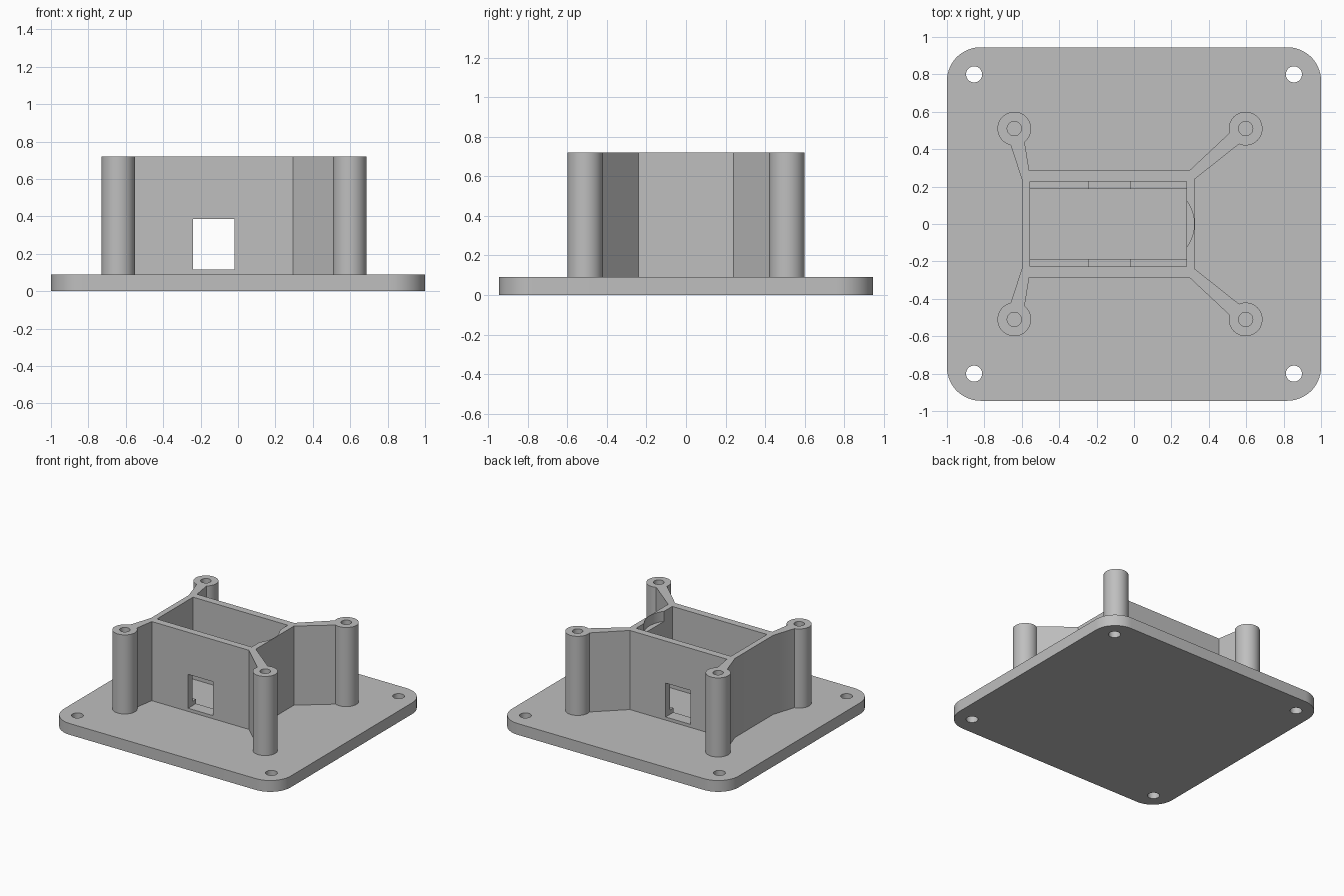
import bpy, bmesh
from math import sin, cos, pi, radians

if "Cube" in bpy.data.objects:
    bpy.data.objects.remove(bpy.data.objects["Cube"])

grey = bpy.data.materials.new("plain grey")
grey.use_nodes = True
grey.diffuse_color = (0.52, 0.52, 0.52, 1)
grey.node_tree.nodes["Principled BSDF"].inputs["Base Color"].default_value = (0.52, 0.52, 0.52, 1)

BASE, TOP = 0.09, 0.72


def prism(name, points, z0, z1):
    """Extrude a flat outline from z0 to z1."""
    bm = bmesh.new()
    face = bm.faces.new([bm.verts.new((x, y, z0)) for x, y in points])
    ext = bmesh.ops.extrude_face_region(bm, geom=[face])
    verts = [g for g in ext["geom"] if isinstance(g, bmesh.types.BMVert)]
    bmesh.ops.translate(bm, verts=verts, vec=(0, 0, z1 - z0))
    bmesh.ops.recalc_face_normals(bm, faces=bm.faces)
    mesh = bpy.data.meshes.new(name)
    bm.to_mesh(mesh)
    bm.free()
    mesh.materials.append(grey)
    ob = bpy.data.objects.new(name, mesh)
    bpy.context.collection.objects.link(ob)
    return ob


def box(name, x0, x1, y0, y1, z0, z1):
    return prism(name, [(x0, y0), (x1, y0), (x1, y1), (x0, y1)], z0, z1)


def arc(x, y, r, start=0.0, sweep=2 * pi, n=48):
    return [(x + r * cos(start + sweep * i / n), y + r * sin(start + sweep * i / n))
            for i in range(n)]


def combine(target, other, operation):
    """Apply a boolean and discard the helper."""
    mod = target.modifiers.new(operation.lower(), "BOOLEAN")
    mod.operation, mod.object, mod.solver = operation, other, "EXACT"
    other.hide_render = True
    bpy.context.view_layer.objects.active = target
    bpy.ops.object.modifier_apply(modifier=mod.name)
    bpy.data.objects.remove(other)


def finish(ob):
    bpy.ops.object.select_all(action="DESELECT")
    ob.select_set(True)
    bpy.context.view_layer.objects.active = ob
    bpy.ops.object.shade_smooth_by_angle(angle=radians(30))


# Base plate with rounded corners and four screw holes
W, D, R = 1.0, 0.945, 0.18
outline = []
for k, (sx, sy) in enumerate([(1, 1), (-1, 1), (-1, -1), (1, -1)]):
    outline += arc(sx * (W - R), sy * (D - R), R, k * pi / 2, pi / 2 * 16 / 15, 16)
plate = prism("base_plate", outline, 0, BASE)
for sx in (-1, 1):
    for sy in (-1, 1):
        combine(plate, prism("hole", arc(sx * 0.855, sy * 0.8, 0.043), -0.1, 0.3), "DIFFERENCE")
finish(plate)

# Box walls with flared arms, drawn as one mirrored outline
half = [(0.325, 0.24), (0.59, 0.45), (0.53, 0.505), (0.295, 0.285),
        (-0.56, 0.285), (-0.595, 0.5), (-0.685, 0.5), (-0.6, 0.24)]
frame = prism("box_frame", half + [(x, -y) for x, y in reversed(half)], BASE, TOP)

# Round posts at the arm ends
posts = [(x, y) for x in (-0.64, 0.597) for y in (-0.51, 0.51)]
for x, y in posts:
    combine(frame, prism("post", arc(x, y, 0.09), BASE, TOP), "UNION")
for x, y in posts:
    combine(frame, prism("bore", arc(x, y, 0.038), 0.3, 1), "DIFFERENCE")

# Open cavity, finger notch and the windows through both long walls
combine(frame, box("cavity", -0.555, 0.28, -0.227, 0.227, 0, 1), "DIFFERENCE")
combine(frame, prism("notch", arc(0.112, 0, 0.21, n=64), TOP - 0.08, 1), "DIFFERENCE")
combine(frame, box("window", -0.24, -0.02, -0.4, 0.4, 0.115, 0.385), "DIFFERENCE")
finish(frame)

# Low ledges along the inside of the long walls, cut by the windows
for name, s in (("front_ledge", -1), ("back_ledge", 1)):
    y0, y1 = sorted((s * 0.187, s * 0.227))
    ledge = box(name, -0.555, 0.28, y0, y1, BASE, 0.15)
    combine(ledge, box("window", -0.24, -0.02, -0.4, 0.4, 0.115, 0.385), "DIFFERENCE")
